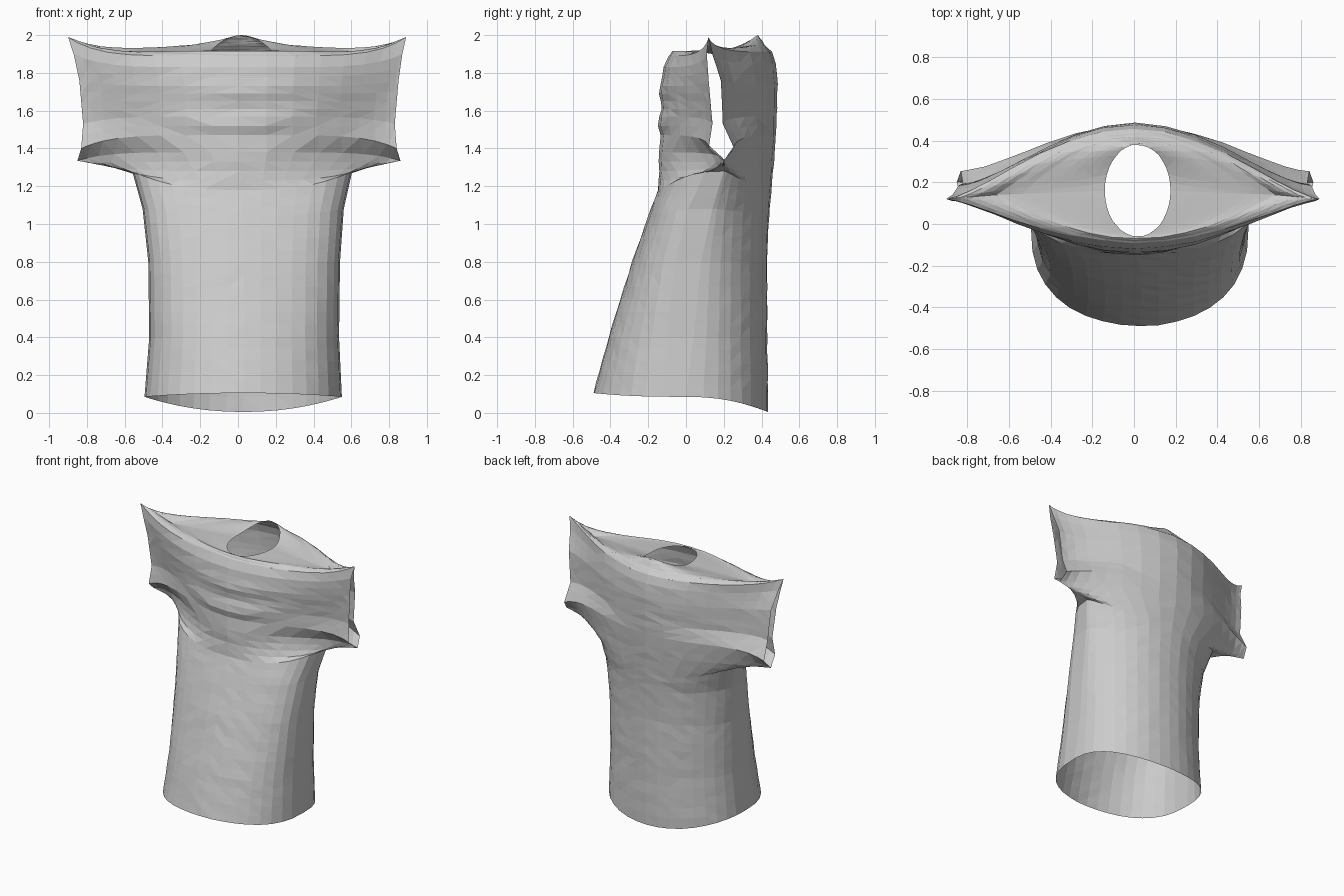
import bpy
import bmesh
import math
import random

random.seed(4)
cube = bpy.data.objects.get("Cube")
if cube:
    bpy.data.objects.remove(cube, do_unlink=True)

# One plain cloth colour
cloth = bpy.data.materials.new("grey_cloth")
cloth.use_nodes = True
colour = (0.6, 0.6, 0.6, 1.0)
cloth.diffuse_color = colour
cloth.node_tree.nodes["Principled BSDF"].inputs["Base Color"].default_value = colour

# Loops from hem to neck:
# z front, z side, z back, x right, x left,
# y front, y side of front panel, y side of back panel, y back,
# front taper, back taper
LOOPS = [
    (.105, .085, .005, -.495, .55, -.49, .0, .0, .435, .76, .88),    # hem
    (.4, .4, .4, -.47, .535, -.41, .04, .04, .43, .66, 1),
    (.8, .8, .8, -.475, .54, -.285, .08, .08, .43, .56, 1.15),
    (1.04, 1.08, 1.04, -.505, .56, -.2, .14, .14, .44, .55, 1.4),
    (1.18, 1.28, 1.16, -.56, .605, -.15, .2, .2, .45, .72, 1.6),     # underarm
    (1.38, 1.335, 1.38, -.85, .86, -.14, .2, .2, .47, 3.7, 3),       # sleeve bottom
    (1.47, 1.4, 1.47, -.83, .84, -.14, .12, .255, .475, 3.7, 3.4),
    (1.57, 1.53, 1.57, -.82, .83, -.14, .14, .195, .48, 3.2, 3.4),
    (1.73, 1.76, 1.74, -.84, .85, -.135, .12, .185, .485, 2.8, 3.4),
    (1.83, 1.9, 1.85, -.87, .87, -.12, .11, .14, .475, 2.8, 3.2),
    (1.89, 1.99, 1.91, -.9, .89, -.09, .12, .12, .455, 2.8, 3),      # shoulder tip
    (1.917, 1.9, 1.945, -.66, .68, -.07, .14, .14, .42, 2.2, 2.2),
    (1.912, 1.92, 2, -.14, .175, -.06, .16, .16, .38, 1, 1),         # neck
]
COLUMNS = 18
STEP = 0.065


def blend(a, b, t):
    return a + (b - a) * t


def refine(loops):
    """Add evenly spaced loops between the key loops."""
    result = []
    for a, b in zip(loops, loops[1:]):
        length = max(abs(b[i] - a[i]) for i in (0, 1, 3))
        steps = max(1, round(length / STEP))
        result += [[blend(p, q, k / steps) for p, q in zip(a, b)] for k in range(steps)]
    return result + [loops[-1]]


def fold(x, z):
    """Hanging folds across the chest."""
    window = max(0, 1 - ((z - 1.52) / 0.3) ** 2) * max(0, 1 - (x / 0.45) ** 2)
    return 0.01 * window * math.sin(36 * (z - 0.35 * x * x))


def cloth_point(loop, column, front):
    z_front, z_side, z_back, x0, x1, y_front, side_f, side_b, y_back, taper_f, taper_b = loop
    angle = (column / COLUMNS - 0.5) * math.pi
    s, c = math.sin(angle), max(0, math.cos(angle))
    x = (x0 + x1) / 2 + (x1 - x0) / 2 * s
    if front:
        y, z_mid = blend(side_f, y_front, c ** taper_f), z_front
    else:
        y, z_mid = blend(side_b, y_back, c ** taper_b), z_back
    # Wide loops turn sharply at their ends, narrow loops bend gently
    power = max(2, 12 * x1 - 4.5)
    z = blend(z_mid, z_side, abs(s) ** power)
    if 0 < column < COLUMNS:
        y += random.uniform(-.002, .002)
        if front:
            y += fold(x, z)
    return x, y, z


# Front and back panels share the closed side seams and part at the sleeves
bm = bmesh.new()
rows = refine(LOOPS)
for front in (True, False):
    grid = [[bm.verts.new(cloth_point(r, i, front)) for i in range(COLUMNS + 1)] for r in rows]
    for low, high in zip(grid, grid[1:]):
        for i in range(COLUMNS):
            face = [low[i], low[i + 1], high[i + 1], high[i]]
            bm.faces.new(face if front else face[::-1])
bmesh.ops.remove_doubles(bm, verts=bm.verts[:], dist=0.0005)
bmesh.ops.triangulate(bm, faces=bm.faces[:])

mesh = bpy.data.meshes.new("shirt")
bm.to_mesh(mesh)
bm.free()
mesh.materials.append(cloth)
shirt = bpy.data.objects.new("shirt", mesh)
bpy.context.collection.objects.link(shirt)
